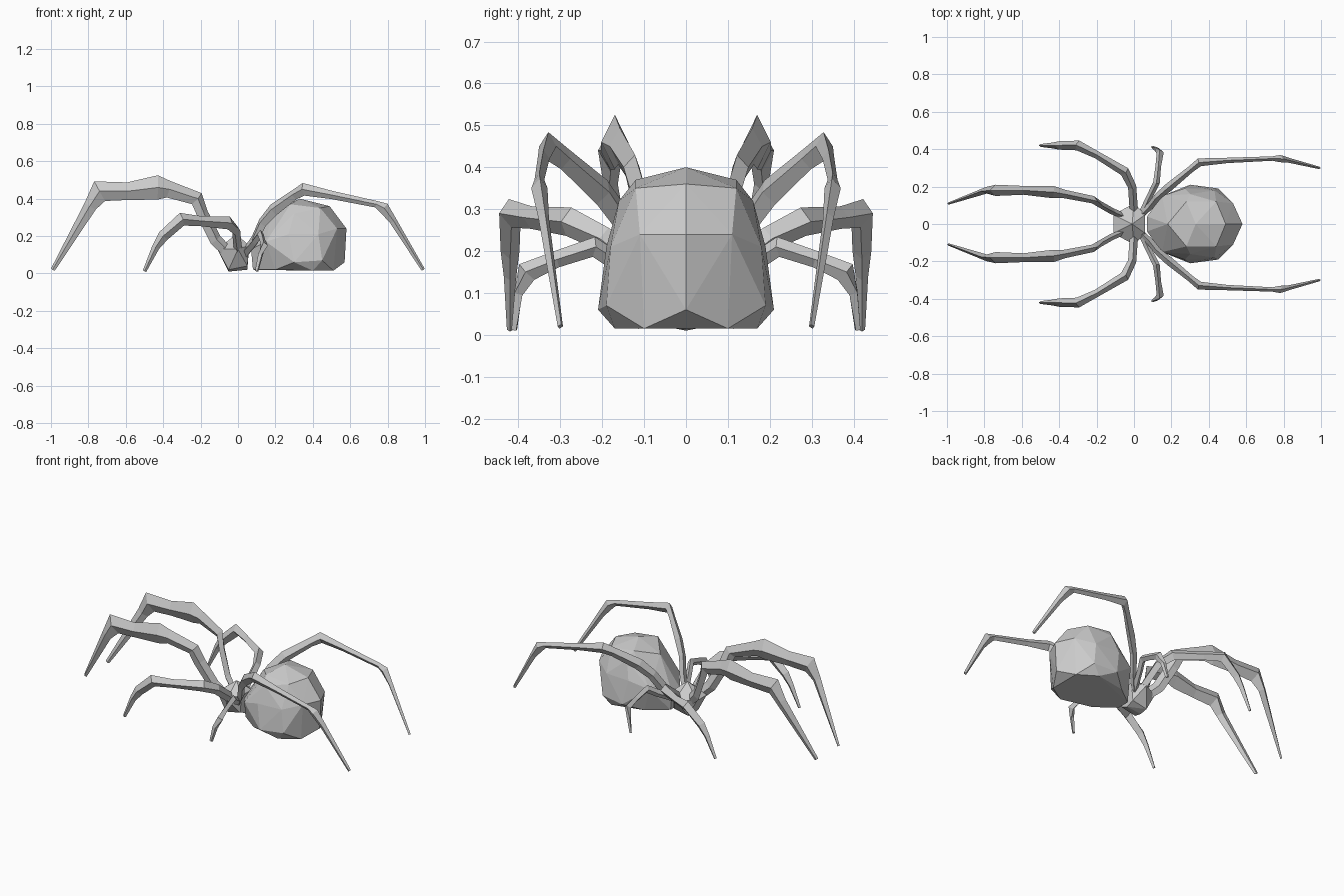
import bpy
import bmesh
from mathutils import Vector

cube = bpy.data.objects.get("Cube")
if cube:
    bpy.data.objects.remove(cube, do_unlink=True)

UNIT = 0.01  # points below are in hundredths

grey = bpy.data.materials.new("plain grey")
grey.use_nodes = True
colour = (0.6, 0.6, 0.6, 1)
grey.diffuse_color = colour
grey.node_tree.nodes["Principled BSDF"].inputs["Base Color"].default_value = colour


def finish(name, bm):
    """Turn the faces outward and add the mesh to the scene."""
    bmesh.ops.recalc_face_normals(bm, faces=bm.faces)
    mesh = bpy.data.meshes.new(name)
    bm.to_mesh(mesh)
    bm.free()
    mesh.materials.append(grey)
    obj = bpy.data.objects.new(name, mesh)
    bpy.context.collection.objects.link(obj)


def faceted_body(name, corners):
    """Faceted hull; corners away from the centreline are mirrored."""
    bm = bmesh.new()
    for x, y, z in corners:
        for mirrored_y in {y, -y}:
            bm.verts.new(Vector((x, mirrored_y, z)) * UNIT)
    bmesh.ops.convex_hull(bm, input=bm.verts[:])
    loose = [vert for vert in bm.verts if not vert.link_faces]
    bmesh.ops.delete(bm, geom=loose, context='VERTS')
    finish(name, bm)


def leg(name, path, side, flatness):
    """Jointed tube with a diamond section along (x, y, z, half height)."""
    bm = bmesh.new()
    points = [Vector((x, y * side, z)) * UNIT for x, y, z, size in path]
    rings = []
    for i, point in enumerate(points):
        before = (point - points[max(i - 1, 0)]).normalized()
        after = (points[min(i + 1, len(points) - 1)] - point).normalized()
        along = (before + after).normalized()
        across = along.cross(Vector((0, 0, 1))).normalized()
        height = across.cross(along) * path[i][-1] * UNIT
        width = across * path[i][-1] * UNIT * flatness
        rings.append([bm.verts.new(point + offset)
                      for offset in (height, width, -height, -width)])
    for ring, following in zip(rings, rings[1:]):
        for k in range(len(ring)):
            bm.faces.new((ring[k - 1], ring[k], following[k], following[k - 1]))
    bm.faces.new(rings[0])
    bm.faces.new(rings[-1])
    finish(name, bm)


def leg_pair(name, path, flatness):
    """The same leg on the front and back sides."""
    for label, side in (("front", -1), ("back", 1)):
        leg(label + "_" + name, path, side, flatness)


# Abdomen: underside, widest band, then crown
faceted_body("abdomen", [
    (8, 4, 2), (20, 13, 2), (40, 17, 1.5), (51, 10, 1.5), (57, 0, 6),
    (30, 21, 6), (45, 19, 7), (7, 4, 13), (15, 15, 17), (27, 19, 21),
    (43, 18, 21), (53, 11, 24), (58, 0, 24), (18, 0, 33), (30, 16, 32),
    (28, 12, 37), (44, 12, 35), (49, 0, 36), (33, 0, 40)])

# Head with a six-sided outline
faceted_body("head", [
    (-1, 0, 21), (-11, 5, 13), (0, 11, 13), (6, 5, 15),
    (-5, 5, 2), (5, 5, 4), (-5, 0, 1), (5, 0, 2)])

# Legs, from the body out to the tip
leg_pair("right_long_leg", [
    (-5, 4, 11, 3), (-12, 7, 18, 3.5), (-19, 11, 32, 3.5), (-22, 13, 40, 4),
    (-37, 16, 45, 4.5), (-43, 17, 46, 6.5), (-59, 18, 44, 4.7),
    (-74, 18, 44, 6), (-79, 18, 36, 3.5), (-99, 11, 2, 1.2)], 0.5)
leg_pair("right_short_leg", [
    (0, 6, 12, 3), (-1, 20, 23, 3), (-5, 28, 27, 3.5), (-20, 37, 28, 2.7),
    (-30, 42, 29, 3.6), (-40, 42, 20, 3), (-44, 42, 14, 2),
    (-50, 42, 1.2, 1)], 0.75)
leg_pair("middle_leg", [
    (3, 3, 10, 2.5), (9, 16, 17, 2.2), (12, 22, 21, 2.4), (13, 31, 18, 2),
    (14, 38, 15, 2.6), (12, 40, 10, 1.6), (10, 41, 1.2, 1)], 0.75)
leg_pair("left_long_leg", [
    (3, 4, 10, 2.5), (9, 10, 18, 3), (13, 15, 27, 3), (19, 20, 34, 3.5),
    (30, 29, 42, 2.8), (35, 33, 45, 3.4), (50, 34, 42, 2.2),
    (74, 35, 37, 1.8), (78, 35, 35, 3), (83, 34, 28, 2), (99, 30, 2, 1)], 0.65)
